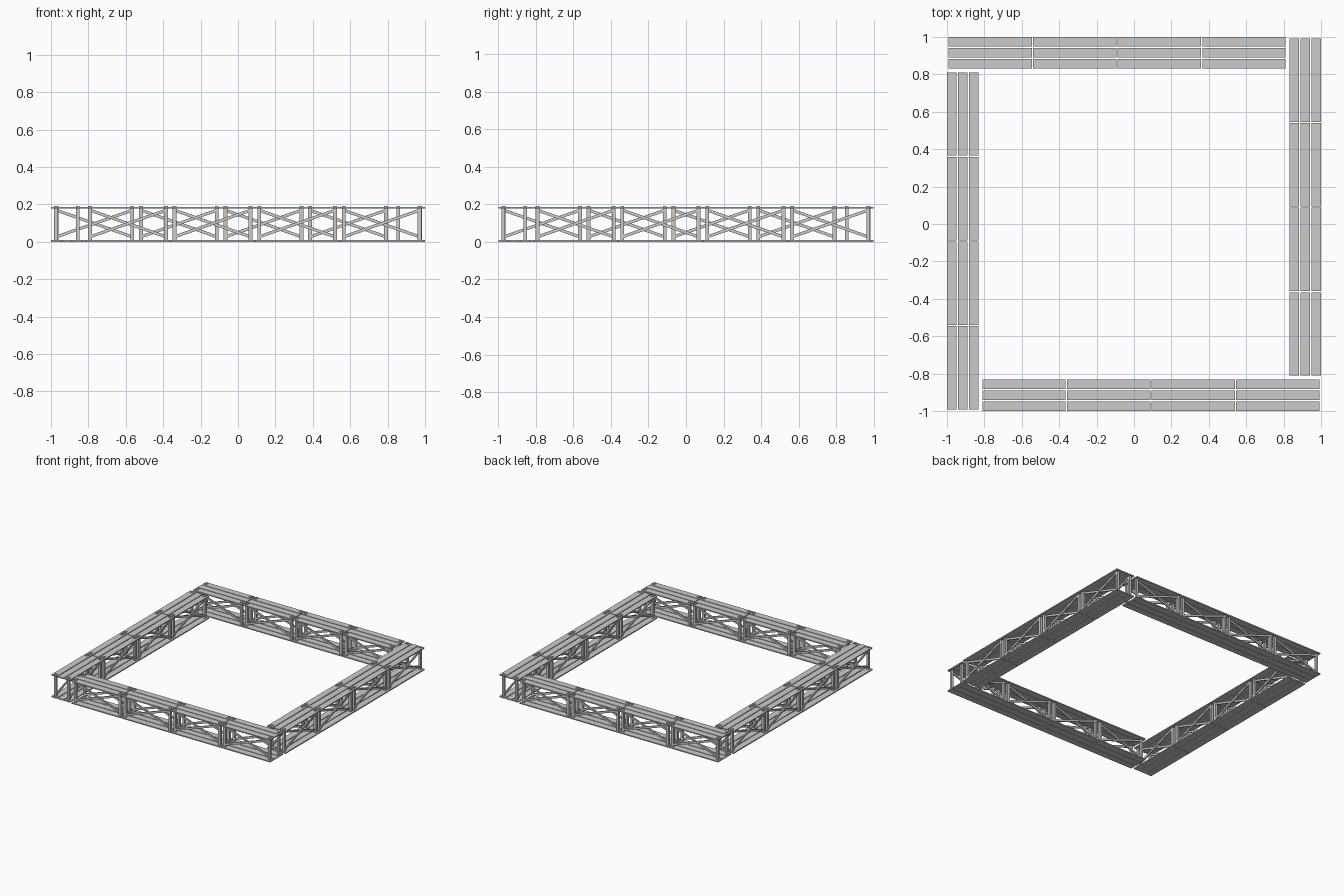
import bpy, bmesh, math
from mathutils import Matrix, Vector

if "Cube" in bpy.data.objects:
    bpy.data.objects.remove(bpy.data.objects["Cube"])

ROWS = (-0.974, -0.9155, -0.857)      # plank centre lines of one run
START, LENGTH, PITCH = -0.811, 0.446, 0.452


def box(bm, centre, size, tilt=0.0):
    m = (Matrix.Translation(centre) @ Matrix.Rotation(tilt, 4, 'Y')
         @ Matrix.Diagonal((*size, 1)))
    bmesh.ops.create_cube(bm, size=1, matrix=m)


def finish(bm, name, turn):
    bmesh.ops.rotate(bm, verts=bm.verts, cent=(0, 0, 0),
                     matrix=Matrix.Rotation(turn, 3, 'Z'))
    mesh = bpy.data.meshes.new(name)
    bm.to_mesh(mesh)
    bm.free()
    bpy.context.collection.objects.link(bpy.data.objects.new(name, mesh))


# Four identical runs, each turned a quarter around the centre
for side, label in enumerate(("front", "right", "back", "left")):
    decks, posts, braces = bmesh.new(), bmesh.new(), bmesh.new()
    for i in range(4):
        mid = START + i * PITCH + LENGTH / 2
        # Three planks above and three below
        for y in ROWS:
            for z in (0.005, 0.182):
                box(decks, (mid, y, z), (LENGTH, 0.052, 0.009))
        for y in (ROWS[0], ROWS[2]):
            # Upright posts near the module ends
            for s in (-1, 1):
                box(posts, (mid + s * 0.203, y, 0.0975), (0.02, 0.02, 0.189))
            # Crossed braces between the posts
            half, rise = 0.2, 0.07
            for s in (-1, 1):
                box(braces, (mid, y + s * 0.005, 0.098),
                    (2 * math.hypot(half, rise), 0.01, 0.016),
                    s * math.atan2(rise, half))
    turn = side * math.pi / 2
    finish(decks, label + "_planks", turn)
    finish(posts, label + "_posts", turn)
    finish(braces, label + "_cross_braces", turn)
